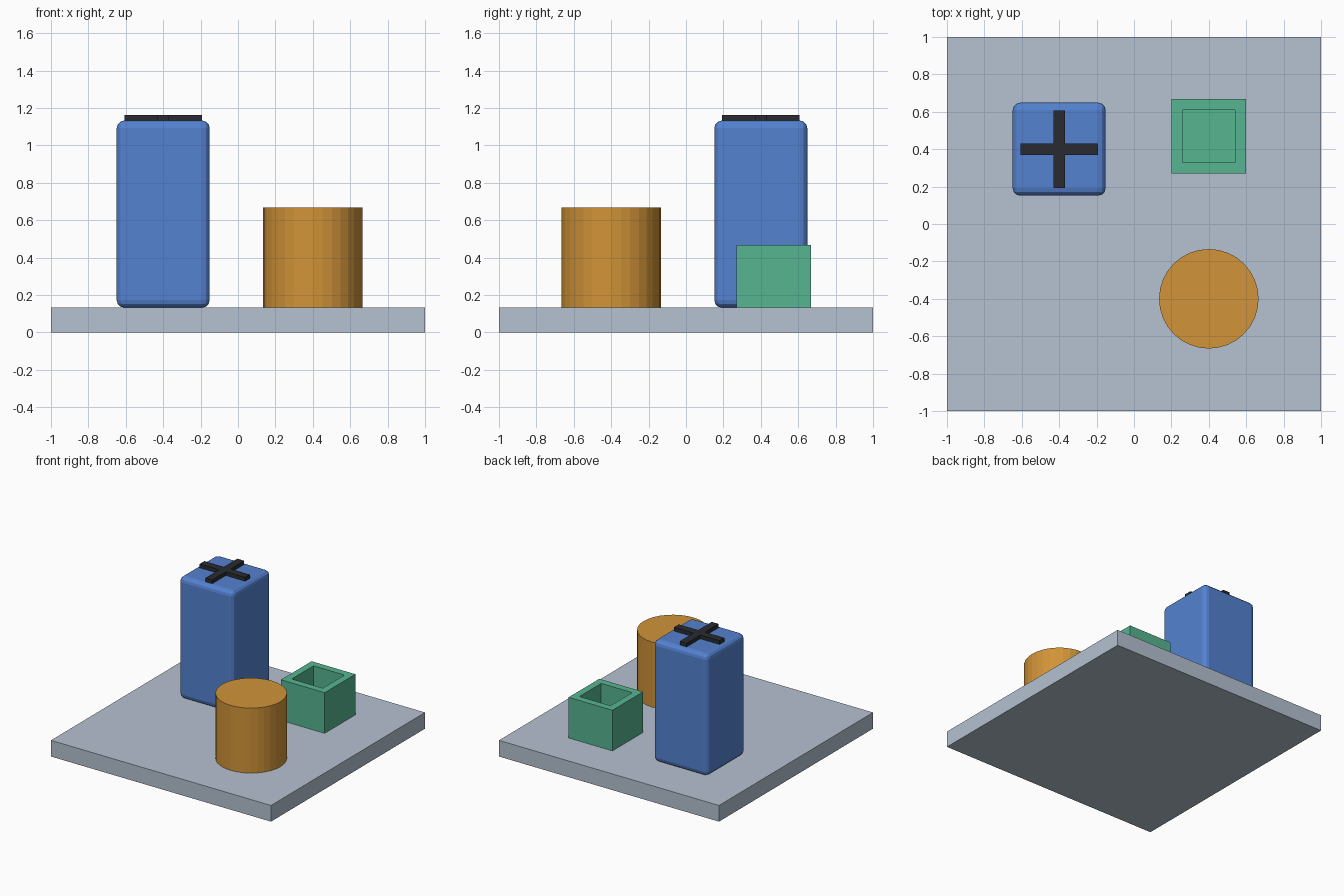
import bpy, bmesh
from mathutils import Matrix, Vector

if "Cube" in bpy.data.objects:
    bpy.data.objects.remove(bpy.data.objects["Cube"])


def material(name, srgb):
    m = bpy.data.materials.new(name)
    m.diffuse_color = [((c + 0.055) / 1.055) ** 2.4 for c in srgb] + [1.0]
    m.use_nodes = True
    m.node_tree.nodes["Principled BSDF"].inputs["Base Color"].default_value = m.diffuse_color
    return m


grey = material("slab grey", (0.71, 0.76, 0.82))
blue = material("blue", (0.33, 0.51, 0.82))
orange = material("orange", (0.82, 0.58, 0.22))
green = material("green", (0.34, 0.71, 0.57))
dark = material("charcoal", (0.16, 0.17, 0.19))


def finish(name, bm, mat):
    me = bpy.data.meshes.new(name)
    bm.to_mesh(me)
    bm.free()
    me.materials.append(mat)
    ob = bpy.data.objects.new(name, me)
    bpy.context.collection.objects.link(ob)
    return ob


def box_mesh(x, y, z0, z1, sx, sy):
    bm = bmesh.new()
    bmesh.ops.create_cube(bm, size=1, matrix=Matrix.Translation((x, y, (z0 + z1) / 2))
                          @ Matrix.Diagonal((sx, sy, z1 - z0, 1)))
    return bm


BASE = 0.133

# Ground slab
finish("base_slab", box_mesh(0, 0, 0, BASE, 2, 2), grey)

# Tall block with rounded edges
bm = box_mesh(-0.4, 0.4, BASE, 1.133, 0.497, 0.497)
bmesh.ops.bevel(bm, geom=bm.edges[:], offset=0.04, segments=3, profile=0.5, affect='EDGES')
finish("rounded_tower", bm, blue)

# Cross on the tower roof: square hub with four arms extruded from its sides
bm = box_mesh(-0.4, 0.4, 1.133, 1.164, 0.062, 0.062)
bm.normal_update()
sides = [f for f in bm.faces if abs(f.normal.z) < 0.5]
for f in sides:
    move = f.normal.copy() * 0.176
    arm = bmesh.ops.extrude_discrete_faces(bm, faces=[f])["faces"][0]
    bmesh.ops.translate(bm, verts=arm.verts[:], vec=move)
finish("roof_cross", bm, dark)

# Cylinder
bm = bmesh.new()
bmesh.ops.create_cone(bm, cap_ends=True, segments=32, radius1=0.266, radius2=0.266,
                      depth=0.534, matrix=Matrix.Translation((0.4, -0.4, BASE + 0.267)))
finish("cylinder", bm, orange)

# Open box with a square pocket in its top
bm = box_mesh(0.4, 0.469, BASE, 0.467, 0.398, 0.398)
bm.normal_update()
top = max(bm.faces, key=lambda f: f.normal.z)
bmesh.ops.inset_region(bm, faces=[top], thickness=0.082)
pocket = bmesh.ops.extrude_discrete_faces(bm, faces=[top])["faces"][0]
bmesh.ops.translate(bm, verts=pocket.verts[:], vec=Vector((0, 0, -0.2)))
finish("pocket_box", bm, green)
